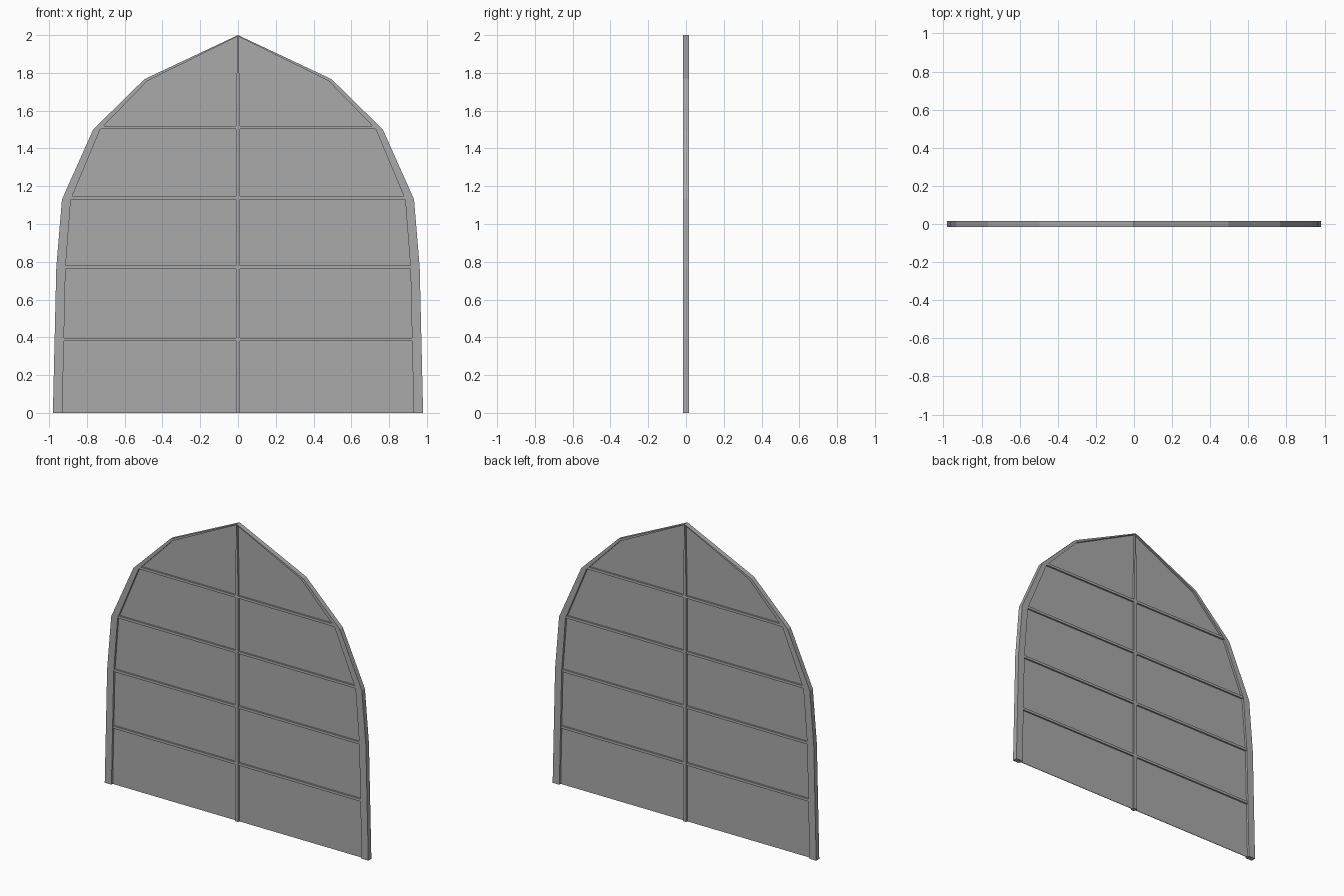
import bpy
import bmesh

cube = bpy.data.objects.get("Cube")
if cube:
    bpy.data.objects.remove(cube, do_unlink=True)

grey = bpy.data.materials.new("plain grey")
grey.use_nodes = True
colour = (0.4, 0.4, 0.4, 1)
grey.diffuse_color = colour
grey.node_tree.nodes["Principled BSDF"].inputs["Base Color"].default_value = colour

# Arch profile (x, z) from the foot to the peak
OUTER = [(0.98, 0), (0.962, 0.77), (0.932, 1.13), (0.767, 1.5), (0.495, 1.767), (0, 2)]
INNER = [(0.93, 0), (0.913, 0.77), (0.885, 1.13), (0.73, 1.5), (0.48, 1.757), (0, 1.994)]


def extruded(name, polygons, y0, y1, mirror=False):
    """Extrude joined (x, z) polygons from y0 to y1."""
    bm = bmesh.new()
    for polygon in polygons:
        bm.faces.new([bm.verts.new((x, y0, z)) for x, z in polygon])
    bmesh.ops.remove_doubles(bm, verts=bm.verts, dist=0.0005)
    faces = bmesh.ops.extrude_face_region(bm, geom=bm.faces[:])["geom"]
    moved = [v for v in faces if isinstance(v, bmesh.types.BMVert)]
    bmesh.ops.translate(bm, verts=moved, vec=(0, y1 - y0, 0))
    bmesh.ops.recalc_face_normals(bm, faces=bm.faces)
    mesh = bpy.data.meshes.new(name)
    bm.to_mesh(mesh)
    bm.free()
    mesh.materials.append(grey)
    obj = bpy.data.objects.new(name, mesh)
    bpy.context.collection.objects.link(obj)
    if mirror:
        obj.modifiers.new("Mirror", "MIRROR").use_clip = True
    return obj


def inner_width(z):
    """Half width of the opening at a height."""
    for (xa, za), (xb, zb) in zip(INNER, INNER[1:]):
        if za <= z <= zb:
            return xa + (xb - xa) * (z - za) / (zb - za)
    return 0


# Arched outer frame, tapering to the peak
segments = [(OUTER[i], OUTER[i + 1], INNER[i + 1], INNER[i]) for i in range(len(OUTER) - 1)]
extruded("arched_frame", segments, -0.016, 0.017, mirror=True)

# Thin pane filling the opening
left_edge = [(-x, z) for x, z in reversed(INNER[:-1])]
extruded("pane", [INNER + left_edge], -0.002, 0.002)

# Central upright, pointed at the top
extruded("centre_upright", [[(-0.011, 0), (0.011, 0), (0.011, 1.5), (0.004, 1.98),
                             (0, 1.995), (-0.004, 1.98), (-0.011, 1.5)]], -0.015, 0.015)

# Horizontal glazing bars
for number, z in enumerate((0.38, 0.762, 1.13, 1.502), 1):
    top = z + 0.017
    low_x, high_x = inner_width(z) + 0.004, inner_width(top) + 0.004
    extruded(f"crossbar_{number}", [[(-low_x, z), (low_x, z), (high_x, top), (-high_x, top)]],
             -0.013, 0.013)
